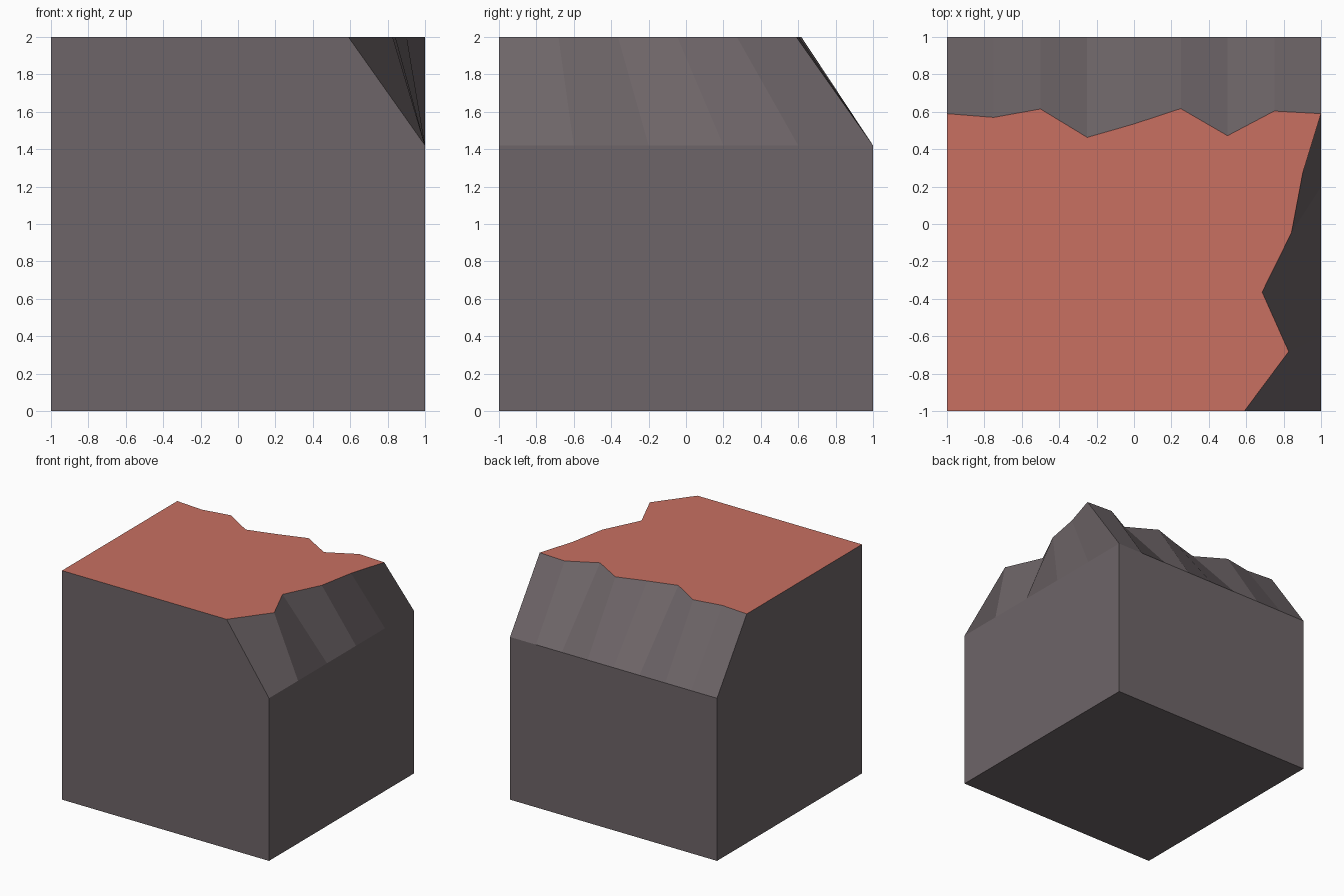
import bpy, bmesh

if "Cube" in bpy.data.objects:
    bpy.data.objects.remove(bpy.data.objects["Cube"])

TOP, EDGE = 2.0, 1.42   # flat top height, lower rim of the broken slopes

# ragged top outlines: y along the back edge, x along the right edge
back_y = [0.59, 0.57, 0.615, 0.463, 0.535, 0.617, 0.472, 0.604, 0.59]
right_x = [0.59, 0.827, 0.685, 0.842, 0.902, 1.0]


def material(name, color):
    mat = bpy.data.materials.new(name)
    mat.diffuse_color = (*color, 1)
    mat.use_nodes = True
    mat.node_tree.nodes["Principled BSDF"].inputs["Base Color"].default_value = mat.diffuse_color
    return mat


bm = bmesh.new()


def vert(x, y, z):
    return bm.verts.new((x, y, z))


# base corners and rims
base = [vert(x, y, 0) for x, y in ((-1, -1), (1, -1), (1, 1), (-1, 1))]
front_left = vert(-1, -1, TOP)
back_top = [vert(-1 + 0.25 * i, y, TOP) for i, y in enumerate(back_y)]
back_low = [vert(-1 + 0.25 * i, 1, EDGE) for i in range(9)]
right_top = [vert(x, -1 + 0.318 * i, TOP) for i, x in enumerate(right_x[:-1])] + [back_top[-1]]
right_low = [vert(1, -1 + 0.4 * i, EDGE) for i in range(5)] + [back_low[-1]]

# broken slopes
for top, low in ((right_top, right_low), (back_top[::-1], back_low[::-1])):
    for i in range(len(top) - 1):
        bm.faces.new((low[i], low[i + 1], top[i + 1], top[i]))

# vertical walls and underside
bm.faces.new(base[::-1])
bm.faces.new((base[0], base[1], right_low[0], right_top[0], front_left))
bm.faces.new((base[1], base[2], *right_low[::-1]))
bm.faces.new((base[2], base[3], *back_low))
bm.faces.new((base[3], base[0], front_left, back_top[0], back_low[0]))

# coloured flat top
cap = bm.faces.new((front_left, *right_top, *back_top[-2::-1]))
cap.material_index = 1
bm.normal_update()

mesh = bpy.data.meshes.new("rock_block")
bm.to_mesh(mesh)
bm.free()
mesh.materials.append(material("rock", (0.155, 0.13, 0.138)))
mesh.materials.append(material("red_top", (0.58, 0.16, 0.12)))
block = bpy.data.objects.new("rock_block", mesh)
bpy.context.collection.objects.link(block)
